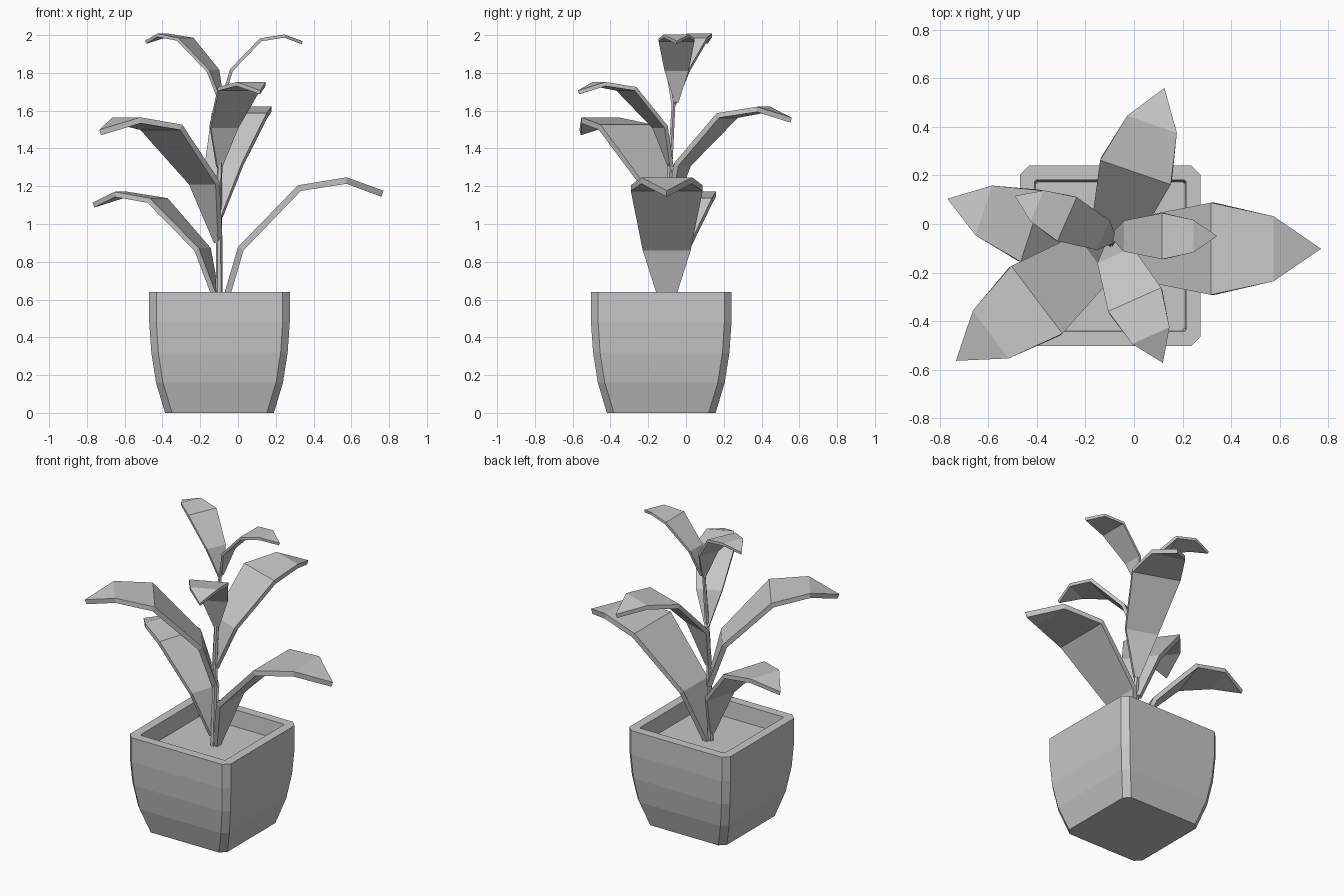
import bpy, bmesh
from math import radians, cos, sin
from mathutils import Vector

if "Cube" in bpy.data.objects:
    bpy.data.objects.remove(bpy.data.objects["Cube"], do_unlink=True)

grey = bpy.data.materials.new("plain_grey")
grey.use_nodes = True
grey.diffuse_color = (0.57, 0.57, 0.57, 1)
grey.node_tree.nodes["Principled BSDF"].inputs["Base Color"].default_value = (0.57, 0.57, 0.57, 1)

POT = Vector((-0.098, -0.131, 0))


def finish(name, bm):
    bmesh.ops.recalc_face_normals(bm, faces=bm.faces)
    mesh = bpy.data.meshes.new(name)
    bm.to_mesh(mesh)
    bm.free()
    mesh.materials.append(grey)
    obj = bpy.data.objects.new(name, mesh)
    bpy.context.collection.objects.link(obj)
    return obj


def chamfered_square(bm, half, cut, z):
    """Ring of eight vertices: a square with cut corners."""
    ring = []
    for sx, sy in ((1, 1), (-1, 1), (-1, -1), (1, -1)):
        pair = [(sx * half, sy * (half - cut)), (sx * (half - cut), sy * half)]
        if sx * sy < 0:
            pair.reverse()
        ring += [bm.verts.new(POT + Vector((x, y, z))) for x, y in pair]
    return ring


def bridge(bm, a, b):
    n = len(a)
    for i in range(n):
        j = (i + 1) % n
        bm.faces.new((a[i], a[j], b[j], b[i]))


# Pot: closed base, bulging outer wall, flat rim and inner wall
bm = bmesh.new()
profile = [(0.288, 0.037, 0), (0.336, 0.037, 0.16), (0.361, 0.037, 0.32),
           (0.372, 0.038, 0.48), (0.372, 0.038, 0.64),
           (0.313, 0.008, 0.64), (0.305, 0.008, 0.53)]
rings = [chamfered_square(bm, *p) for p in profile]
for a, b in zip(rings, rings[1:]):
    bridge(bm, a, b)
bm.faces.new(rings[0])
finish("pot", bm)

# Soil filling the pot below the rim
bm = bmesh.new()
bm.faces.new(chamfered_square(bm, 0.306, 0.008, 0.532))
soil = finish("soil", bm)
if soil.data.polygons[0].normal.z < 0:
    soil.data.flip_normals()

# Stem: leaning, tapering six-sided stalk
bm = bmesh.new()
stalk = [(-0.1, -0.118, 0.5, 0.019), (-0.1, -0.09, 1.2, 0.015), (-0.085, -0.064, 1.67, 0.011)]
rings = []
for x, y, z, r in stalk:
    rings.append([bm.verts.new((x + r * cos(radians(60 * i)), y + r * sin(radians(60 * i)), z))
                  for i in range(6)])
for a, b in zip(rings, rings[1:]):
    bridge(bm, a, b)
bm.faces.new(rings[0])
bm.faces.new(rings[-1])
finish("stem", bm)

# Leaf outline: distance out, height, half width; ends in a point
LEAF = [(0, 0, 0.02), (0.10, 0.34, 0.127), (0.41, 0.66, 0.19), (0.66, 0.70, 0.134)]
TIP = (0.85, 0.63)


def leaf(name, base, heading, size):
    bm = bmesh.new()
    out = Vector((cos(radians(heading)), sin(radians(heading)), 0))
    side = Vector((-out.y, out.x, 0))
    up = Vector((0, 0, 1))
    base = Vector(base)
    rows = []
    for d, h, w in LEAF:
        mid = base + (out * d + up * h) * size
        rows.append([bm.verts.new(mid + side * w * size * s) for s in (-1, 1)])
    for a, b in zip(rows, rows[1:]):
        bm.faces.new((a[0], b[0], b[1], a[1]))
    tip = bm.verts.new(base + (out * TIP[0] + up * TIP[1]) * size)
    bm.faces.new((rows[-1][0], tip, rows[-1][1]))
    obj = finish(name, bm)
    mod = obj.modifiers.new("thickness", "SOLIDIFY")
    mod.thickness = 0.034 * size
    mod.offset = 0


leaf("leaf_low_left", (-0.085, -0.102, 0.53), 0, 1.0)
leaf("leaf_low_right", (-0.11, -0.11, 0.59), 162, 0.81)
leaf("leaf_middle_front", (-0.105, -0.09, 0.905), 217, 0.92)
leaf("leaf_middle_back", (-0.1, -0.095, 1.04), 71, 0.81)
leaf("leaf_upper_front", (-0.1, -0.08, 1.30), -66, 0.63)
leaf("leaf_top_left", (-0.085, -0.05, 1.645), 0, 0.50)
leaf("leaf_top_right", (-0.085, -0.065, 1.635), 156, 0.52)
